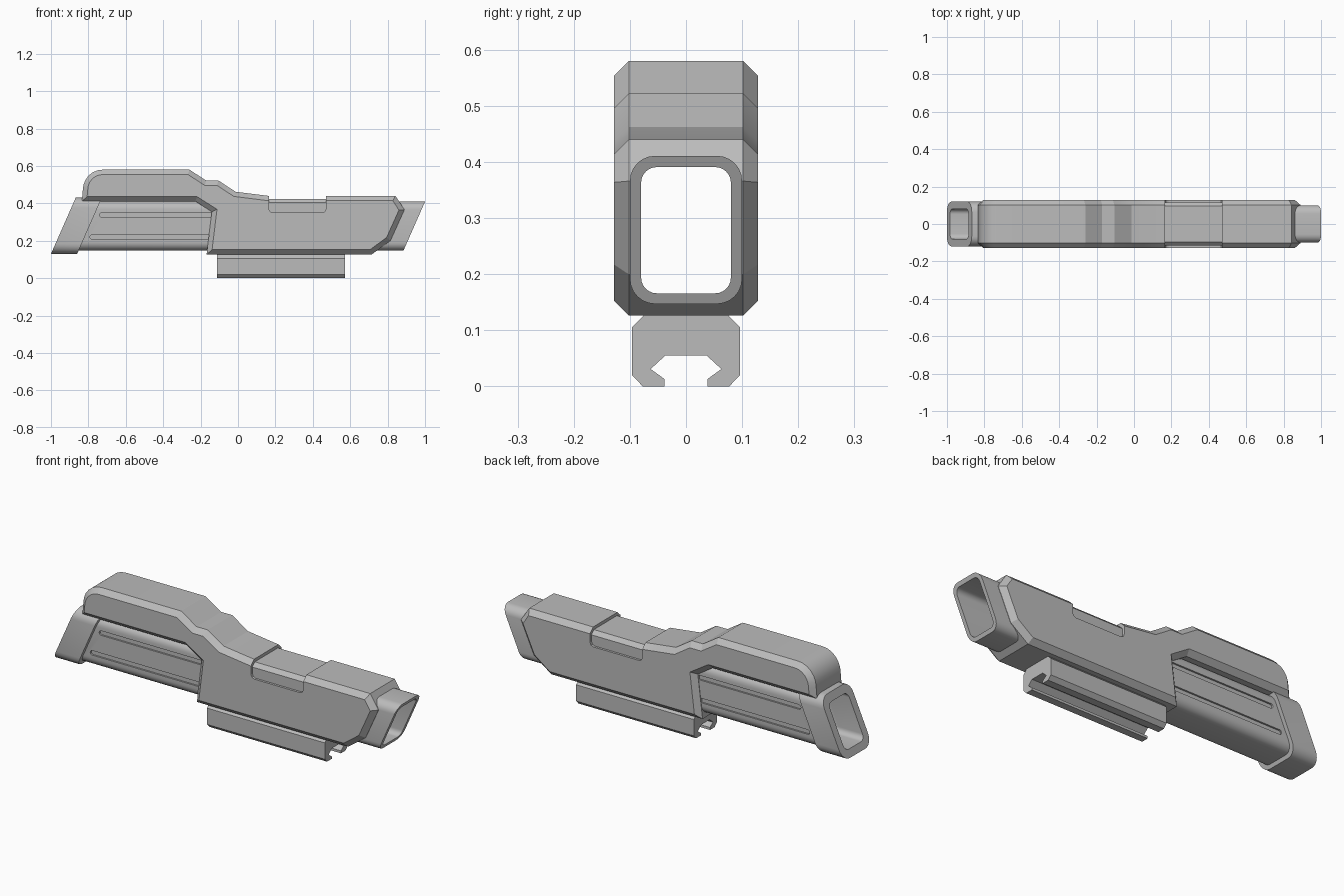
import bpy, bmesh
from math import sin, cos, pi, radians

old = bpy.data.objects.get("Cube")
if old:
    bpy.data.objects.remove(old, do_unlink=True)

GREY = (0.5, 0.5, 0.5, 1)
grey = bpy.data.materials.new("plain_grey")
grey.use_nodes = True
grey.diffuse_color = GREY
grey.node_tree.nodes["Principled BSDF"].inputs["Base Color"].default_value = GREY

SLANT = 0.44   # lean of the slanted tube ends


def finish(name, bm):
    bmesh.ops.recalc_face_normals(bm, faces=bm.faces[:])
    mesh = bpy.data.meshes.new(name)
    bm.to_mesh(mesh)
    bm.free()
    mesh.materials.append(grey)
    obj = bpy.data.objects.new(name, mesh)
    bpy.context.collection.objects.link(obj)
    return obj


def prism(name, points, start, depth, axis="y", chamfer=0):
    """Extrude a closed side profile along an axis, optionally chamfering both rims."""
    bm = bmesh.new()
    place = (lambda a, b: (a, start, b)) if axis == "y" else (lambda a, b: (start, a, b))
    face = bm.faces.new([bm.verts.new(place(a, b)) for a, b in points])
    move = (0, depth, 0) if axis == "y" else (depth, 0, 0)
    ext = bmesh.ops.extrude_face_region(bm, geom=[face], use_keep_orig=True)
    moved = [v for v in ext["geom"] if isinstance(v, bmesh.types.BMVert)]
    bmesh.ops.translate(bm, verts=moved, vec=move)
    bmesh.ops.recalc_face_normals(bm, faces=bm.faces[:])
    if chamfer:
        caps = [f for f in bm.faces if abs(f.normal.y) > 0.9]
        rims = list({e for f in caps for e in f.edges})
        bmesh.ops.bevel(bm, geom=rims, offset=chamfer, segments=1,
                        affect="EDGES", clamp_overlap=False)
    return finish(name, bm)


def rounded_loop(half, low, high, radius, steps=6):
    """Rounded rectangle in the y-z plane."""
    corners = [(half, high), (-half, high), (-half, low), (half, low)]
    loop = []
    for i, (y, z) in enumerate(corners):
        cy = y - radius if y > 0 else y + radius
        cz = z - radius if z == high else z + radius
        for s in range(steps + 1):
            a = (i + s / steps) * pi / 2
            loop.append((cy + radius * cos(a), cz + radius * sin(a)))
    return loop


def slanted_tube(name, outer, left, right, inner=None):
    """Tube with leaning ends; solid when no inner loop is given."""
    bm = bmesh.new()
    rings = [(outer, left), (outer, right)]
    if inner:
        rings += [(inner, right), (inner, left)]
    rings = [[bm.verts.new((x + SLANT * z, y, z)) for y, z in loop] for loop, x in rings]
    n = len(outer)
    for r in range(len(rings) if inner else 1):
        a, b = rings[r], rings[(r + 1) % len(rings)]
        for i in range(n):
            j = (i + 1) % n
            bm.faces.new((a[i], a[j], b[j], b[i]))
    if not inner:
        for ring in rings:
            bm.faces.new(ring)
    return finish(name, bm)


def cut(obj, cutter):
    mod = obj.modifiers.new("cut", "BOOLEAN")
    mod.operation = "DIFFERENCE"
    mod.solver = "EXACT"
    mod.object = cutter
    bpy.context.view_layer.objects.active = obj
    bpy.ops.object.modifier_apply(modifier=mod.name)


def smooth(obj, degrees):
    bpy.ops.object.select_all(action="DESELECT")
    obj.select_set(True)
    bpy.context.view_layer.objects.active = obj
    bpy.ops.object.shade_smooth_by_angle(angle=radians(degrees))


# Housing: chamfered side profile with a rounded rear top
rear_arc = [(-0.725 - 0.105 * cos(a), 0.47 + 0.11 * sin(a))
            for a in (i * pi / 12 for i in range(7))]
housing = prism("housing", [(-0.835, 0.41)] + rear_arc + [
    (-0.26, 0.58), (-0.17, 0.522), (-0.105, 0.522), (-0.013, 0.462),
    (0.163, 0.44), (0.842, 0.44), (0.89, 0.366), (0.815, 0.2), (0.714, 0.126),
    (-0.168, 0.126), (-0.14, 0.355), (-0.227, 0.41)], -0.128, 0.256, chamfer=0.026)

# Recessed band across the housing top
slot = prism("slot_cutter", [
    (0.165, 0.6), (0.165, 0.37), (0.171, 0.356), (0.185, 0.35),
    (0.45, 0.35), (0.464, 0.356), (0.47, 0.37), (0.47, 0.6)], -0.2, 0.4)
cut(housing, slot)
band = prism("recessed_band", [(0.14, 0.3), (0.5, 0.3), (0.5, 0.424), (0.14, 0.424)],
             -0.116, 0.232, chamfer=0.02)

# Clear bore through the housing and band
bore = slanted_tube("bore_cutter", rounded_loop(0.09, 0.157, 0.4, 0.035), -1.3, 1.1)
cut(housing, bore)
cut(band, bore)

# Inner tube and the thicker collar at its rear end
hollow = rounded_loop(0.08, 0.166, 0.391, 0.028)
tube = slanted_tube("tube", rounded_loop(0.1, 0.147, 0.411, 0.045), -0.917, 0.82, hollow)
collar = slanted_tube("rear_collar", rounded_loop(0.12, 0.129, 0.431, 0.055),
                      -1.057, -0.917, hollow)

# Long grooves on both sides of the tube
helpers = [slot, bore]
for z in (0.338, 0.22):
    left = -0.876 + SLANT * z
    r = 0.012
    tip = [(left - r * sin(a), z + r * cos(a)) for a in (i * pi / 6 for i in range(7))]
    for start in (-0.2, 0.091):
        groove = prism("groove_cutter", tip + [(-0.1, z - r), (-0.1, z + r)], start, 0.109)
        cut(tube, groove)
        helpers.append(groove)

# Clamp rail under the housing
half = [(0.075, 0.127), (0.096, 0.106), (0.096, 0.02), (0.077, 0),
        (0.038, 0), (0.038, 0.013), (0.063, 0.031), (0.037, 0.055)]
rail = prism("clamp_rail", half + [(-y, z) for y, z in reversed(half)],
             -0.113, 0.686, axis="x")

for helper in helpers:
    bpy.data.objects.remove(helper, do_unlink=True)
for part in (housing, band, rail):
    smooth(part, 20)
for part in (tube, collar):
    smooth(part, 30)
